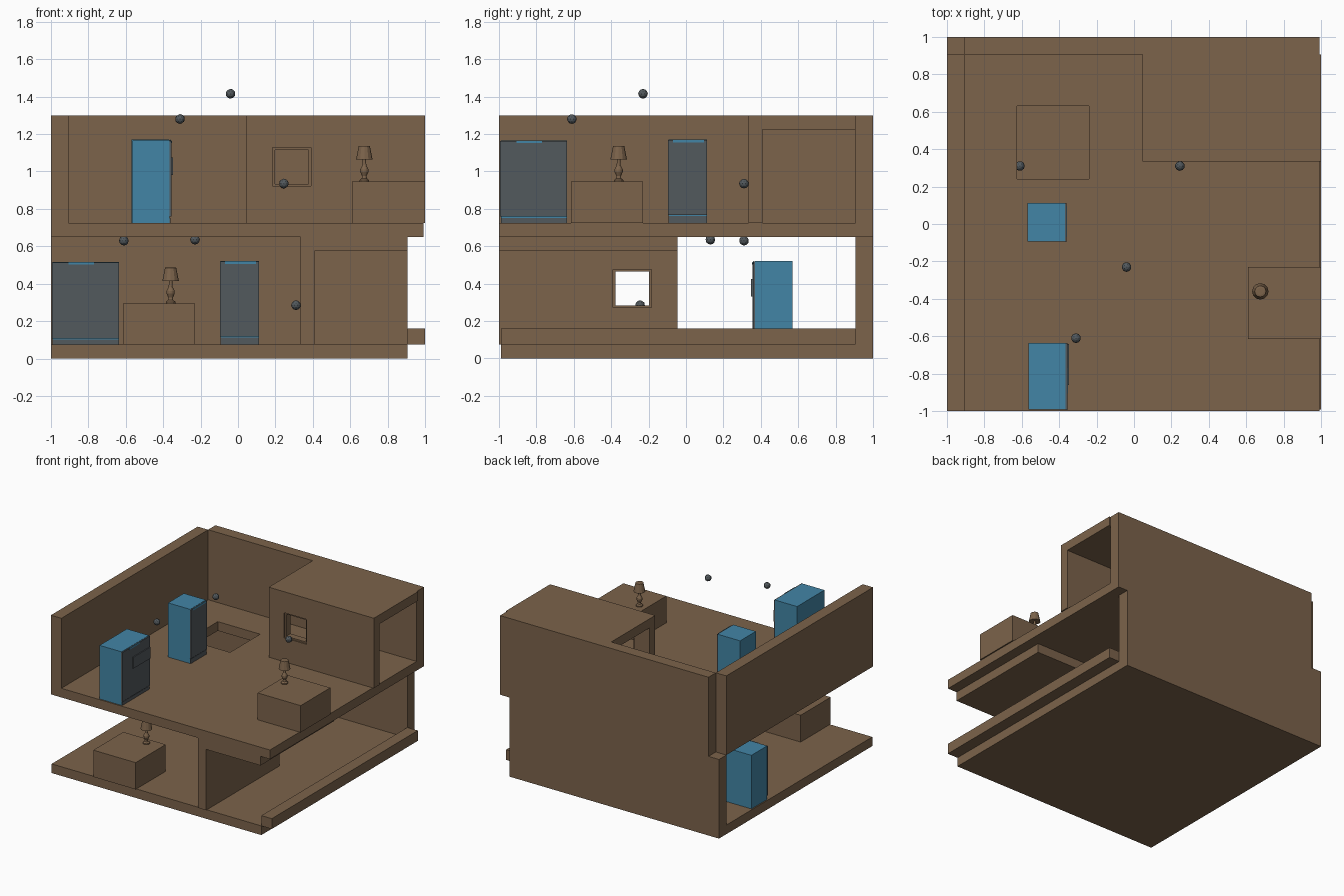
import bpy, bmesh, math
from mathutils import Matrix, Vector

if "Cube" in bpy.data.objects:
    bpy.data.objects.remove(bpy.data.objects["Cube"])


def material(name, rgb):
    m = bpy.data.materials.new(name)
    m.diffuse_color = (*rgb, 1)
    m.use_nodes = True
    m.node_tree.nodes["Principled BSDF"].inputs["Base Color"].default_value = m.diffuse_color
    return m


BROWN = material("brown", (0.20, 0.125, 0.07))
BLUE = material("blue", (0.055, 0.235, 0.38))
GRAY = material("dark gray", (0.085, 0.10, 0.11))

place = Matrix.Identity(4)   # transform of the storey being built
tag = ""                     # name prefix of the storey being built


def finish(name, bm, mat):
    bmesh.ops.recalc_face_normals(bm, faces=bm.faces)
    me = bpy.data.meshes.new(tag + name)
    bm.to_mesh(me)
    bm.free()
    me.materials.append(mat)
    ob = bpy.data.objects.new(tag + name, me)
    ob.matrix_world = place
    bpy.context.collection.objects.link(ob)
    return ob


def box(name, x, y, z, mat=BROWN):
    bm = bmesh.new()
    size = Matrix.Diagonal((x[1] - x[0], y[1] - y[0], z[1] - z[0], 1))
    mid = Vector((sum(x) / 2, sum(y) / 2, sum(z) / 2))
    bmesh.ops.create_cube(bm, size=1, matrix=Matrix.Translation(mid) @ size)
    return finish(name, bm, mat)


def holed_plate(name, outer, hole, depth, upright=False):
    """Rectangle (a0, b0, a1, b1) with a rectangular hole; lies in xy, or xz if upright."""
    bm = bmesh.new()
    rings = []
    for a0, b0, a1, b1 in (outer, hole):
        for d in depth:
            pts = [(a0, b0), (a1, b0), (a1, b1), (a0, b1)]
            rings.append([bm.verts.new((a, d, b) if upright else (a, b, d)) for a, b in pts])
    o0, o1, h0, h1 = rings
    for r, s in ((o0, o1), (o1, h1), (h1, h0), (h0, o0)):
        for i in range(4):
            j = (i + 1) % 4
            bm.faces.new((r[i], r[j], s[j], s[i]))
    return finish(name, bm, BROWN)


def lathe(name, profile, centre, sides=12):
    bm = bmesh.new()
    rings = [[bm.verts.new((centre[0] + r * math.cos(math.tau * i / sides),
                            centre[1] + r * math.sin(math.tau * i / sides),
                            centre[2] + h)) for i in range(sides)] for r, h in profile]
    for a, b in zip(rings, rings[1:]):
        for i in range(sides):
            j = (i + 1) % sides
            bm.faces.new((a[i], a[j], b[j], b[i]))
    bm.faces.new(rings[0])
    bm.faces.new(rings[-1])
    return finish(name, bm, BROWN)


def ball(name, centre):
    bm = bmesh.new()
    bmesh.ops.create_icosphere(bm, subdivisions=2, radius=0.026,
                               matrix=Matrix.Translation(centre))
    return finish(name, bm, GRAY)


def storey(stairwell):
    # floor and long wall
    if stairwell:
        holed_plate("floor", (-1, -1, 0.99, 0.905), (-0.625, 0.24, -0.24, 0.63), (0, 0.075))
    else:
        box("floor", (-1, 0.99), (-1, 0.905), (0, 0.075))
    box("side_wall", (-1, -0.905), (-1, 0.905), (0.075, 0.65))

    # covered passage with a framed window
    holed_plate("window_wall", (0.045, 0.075, 1, 0.575), (0.185, 0.272, 0.39, 0.477),
                (0.335, 0.41), upright=True)
    holed_plate("window_frame", (0.185, 0.272, 0.39, 0.477), (0.197, 0.284, 0.378, 0.465),
                (0.345, 0.40), upright=True)
    box("passage_roof", (0.045, 1), (0.335, 0.905), (0.575, 0.65))

    # table and lamp
    box("table", (0.61, 1), (-0.615, -0.23), (0.075, 0.295))
    lathe("lamp", [(0.026, 0), (0.026, 0.008), (0.014, 0.018), (0.012, 0.03), (0.022, 0.052),
                   (0.022, 0.066), (0.011, 0.088), (0.009, 0.11), (0.009, 0.12),
                   (0.044, 0.12), (0.03, 0.19), (0.02, 0.192)], (0.675, -0.36, 0.295))

    # wide cabinet: blue body, gray front, drawer panel, blue badge strip on top edge
    box("cabinet_body", (-0.565, -0.365), (-0.99, -0.635), (0.075, 0.515), BLUE)
    box("cabinet_front", (-0.365, -0.355), (-0.995, -0.635), (0.108, 0.513), GRAY)
    box("cabinet_base", (-0.365, -0.36), (-0.99, -0.635), (0.075, 0.102), GRAY)
    box("cabinet_panel", (-0.355, -0.348), (-0.86, -0.64), (0.332, 0.425), GRAY)
    box("cabinet_strip", (-0.356, -0.353), (-0.905, -0.77), (0.502, 0.515), BLUE)

    # tall narrow cabinet
    box("locker_body", (-0.57, -0.37), (-0.093, 0.112), (0.075, 0.52), BLUE)
    box("locker_front", (-0.37, -0.36), (-0.095, 0.112), (0.118, 0.518), GRAY)
    box("locker_base", (-0.37, -0.365), (-0.093, 0.112), (0.075, 0.112), GRAY)
    box("locker_strip", (-0.361, -0.358), (-0.07, 0.095), (0.505, 0.52), BLUE)

    # small floating balls
    ball("ball_high", (-0.31, -0.61, 0.63))
    ball("ball_window", (0.245, 0.31, 0.285))


# lower storey is the same room turned a quarter, with a low kerb instead of its end wall
tag, place = "lower_", Matrix.Rotation(-math.pi / 2, 4, 'Z')
storey(False)
box("kerb", (-0.905, 0.99), (0.905, 1), (0.075, 0.16))
ball("ball_centre", (-0.13, -0.23, 0.635))

# upper storey with stairwell and full end wall
tag, place = "upper_", Matrix.Translation((0, 0, 0.65))
storey(True)
box("end_wall", (-0.905, 0.99), (0.905, 1), (0, 0.65))
ball("ball_centre", (-0.04, -0.23, 0.765))
